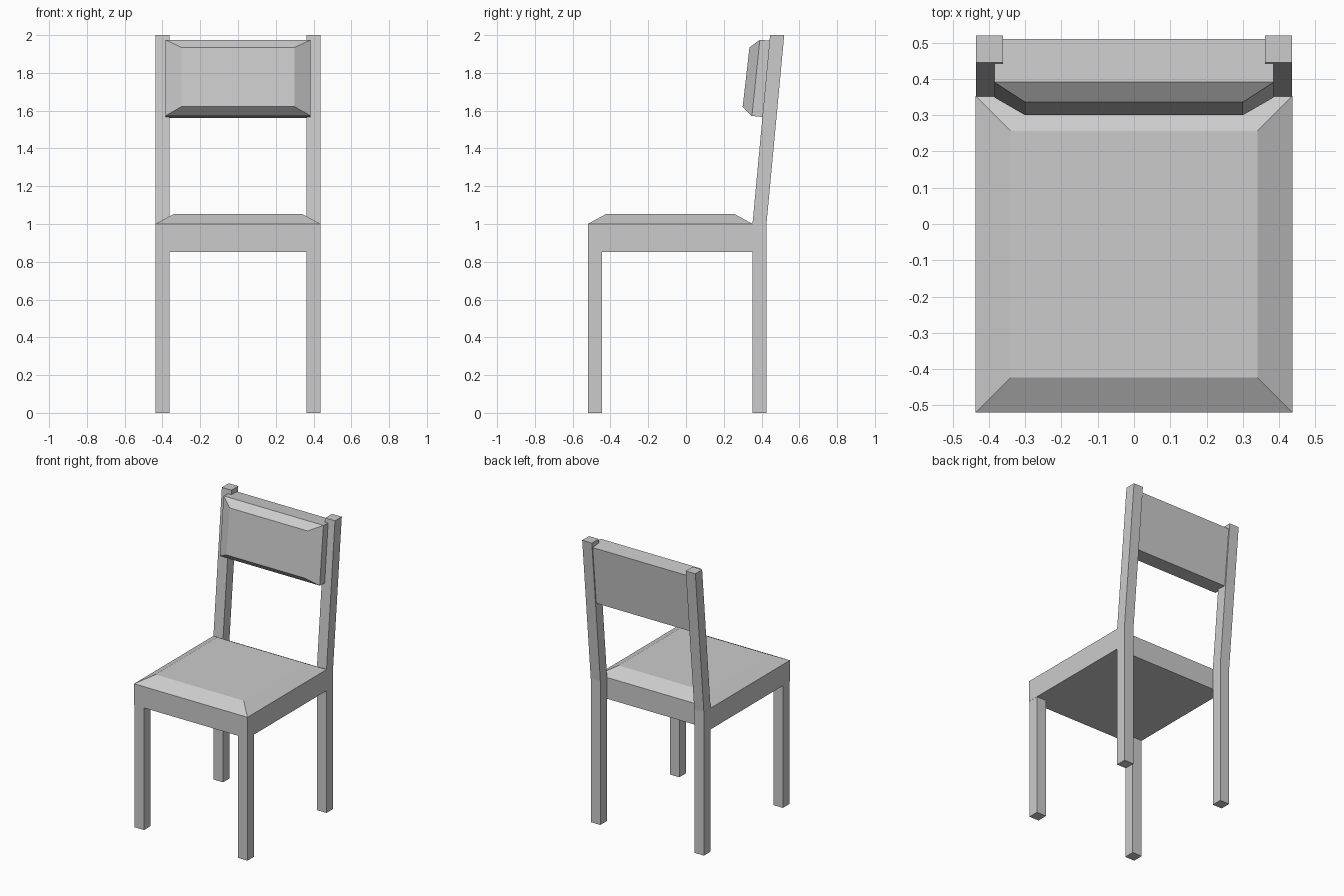
import bpy
import bmesh

if "Cube" in bpy.data.objects:
    bpy.data.objects.remove(bpy.data.objects["Cube"])


def loft(name, rings):
    """Skin a stack of equal-sized vertex rings and cap both ends."""
    bm = bmesh.new()
    loops = [[bm.verts.new(p) for p in ring] for ring in rings]
    for a, b in zip(loops, loops[1:]):
        for i in range(len(a)):
            j = (i + 1) % len(a)
            bm.faces.new((a[i], a[j], b[j], b[i]))
    bm.faces.new(loops[0])
    bm.faces.new(loops[-1])
    bmesh.ops.recalc_face_normals(bm, faces=bm.faces)
    mesh = bpy.data.meshes.new(name)
    bm.to_mesh(mesh)
    bm.free()
    obj = bpy.data.objects.new(name, mesh)
    bpy.context.collection.objects.link(obj)
    return obj


def rect(x0, x1, y0, y1, z):
    """Horizontal rectangle at height z."""
    return [(x0, y0, z), (x1, y0, z), (x1, y1, z), (x0, y1, z)]


def panel(half_width, bottom, top):
    """Upright rectangle between a (y, z) bottom edge and a (y, z) top edge."""
    return [(-half_width, *bottom), (half_width, *bottom),
            (half_width, *top), (-half_width, *top)]


# Seat: straight rail with a chamfered cushion on top
loft("seat", [
    rect(-0.437, 0.437, -0.52, 0.353, 0.852),
    rect(-0.437, 0.437, -0.52, 0.353, 1.0),
    rect(-0.34, 0.34, -0.423, 0.257, 1.053),
])

# Legs: short in front, at the back running up into leaning posts
for side, x0, x1 in (("left", -0.436, -0.362), ("right", 0.362, 0.436)):
    loft(f"front_leg_{side}", [
        rect(x0, x1, -0.518, -0.444, 0.0),
        rect(x0, x1, -0.518, -0.444, 0.852),
    ])
    loft(f"back_leg_{side}", [
        rect(x0, x1, 0.352, 0.426, 0.0),
        rect(x0, x1, 0.352, 0.426, 1.0),
        rect(x0, x1, 0.445, 0.52, 2.0),
    ])

# Backrest: leaning slab set into the posts, chamfered towards the sitter
loft("backrest", [
    panel(0.385, (0.470, 1.561), (0.510, 1.965)),
    panel(0.385, (0.349, 1.572), (0.391, 1.975)),
    panel(0.30, (0.300, 1.621), (0.336, 1.935)),
])
